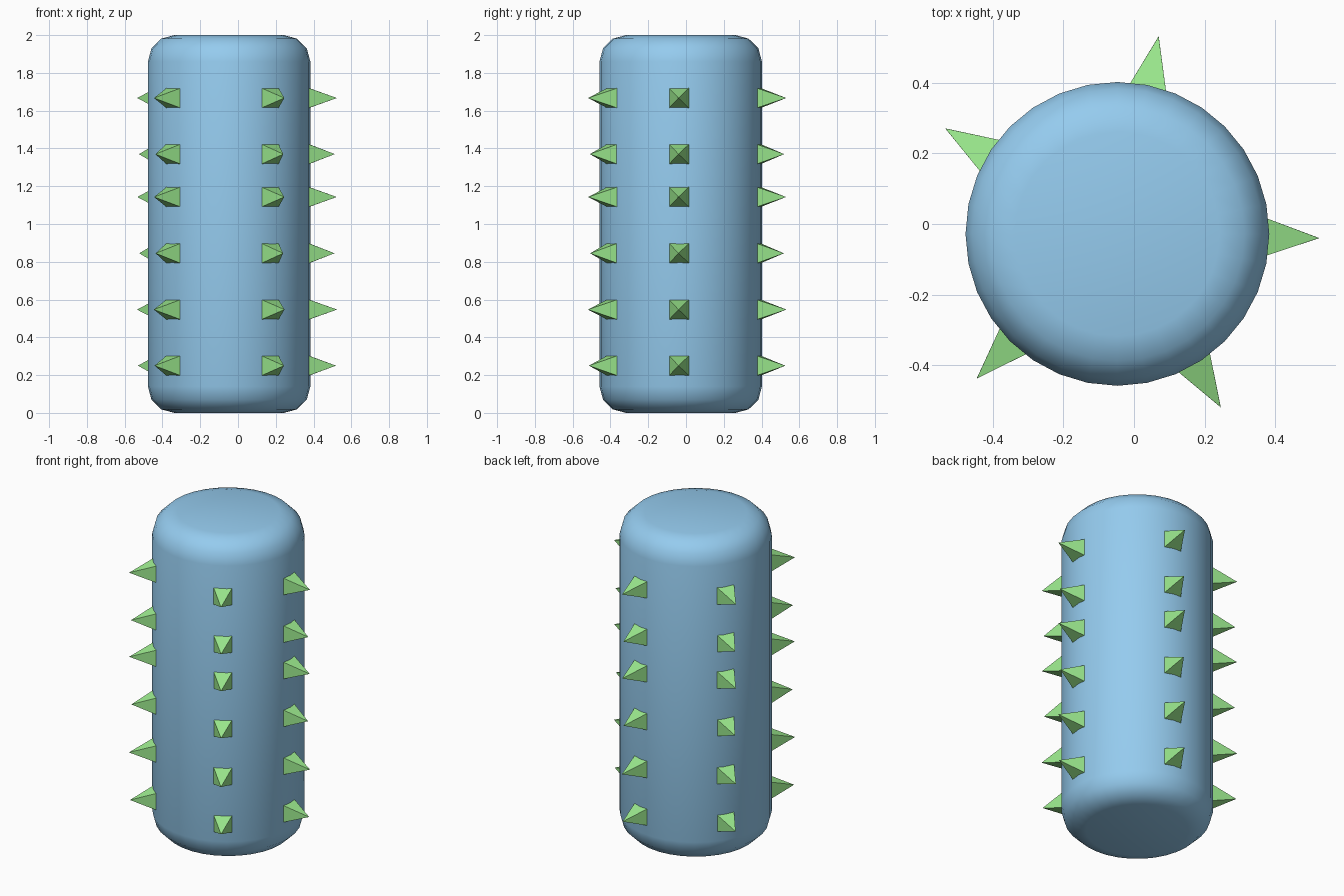
import bpy, bmesh, math
from mathutils import Matrix, Vector

if "Cube" in bpy.data.objects:
    bpy.data.objects.remove(bpy.data.objects["Cube"])

CX, CY, R, H, BEVEL, SIDES = -0.047, -0.028, 0.43, 2.0, 0.14, 32


def material(name, color):
    m = bpy.data.materials.new(name)
    m.diffuse_color = (*color, 1)
    m.use_nodes = True
    m.node_tree.nodes["Principled BSDF"].inputs["Base Color"].default_value = m.diffuse_color
    return m


def make_object(name, bm, mat):
    bmesh.ops.recalc_face_normals(bm, faces=bm.faces)
    me = bpy.data.meshes.new(name)
    bm.to_mesh(me)
    bm.free()
    ob = bpy.data.objects.new(name, me)
    bpy.context.collection.objects.link(ob)
    me.materials.append(mat)
    return ob


blue = material("blue", (0.3, 0.6, 0.86))
green = material("green", (0.33, 0.82, 0.27))

# Body: cylinder with rounded rims
bm = bmesh.new()
bmesh.ops.create_cone(bm, cap_ends=True, segments=SIDES, radius1=R, radius2=R, depth=H,
                      matrix=Matrix.Translation((CX, CY, H / 2)) @ Matrix.Rotation(math.pi / 2, 4, 'Z'))
rims = [e for e in bm.edges if abs(e.verts[0].co.z - e.verts[1].co.z) < 1e-4]
bmesh.ops.bevel(bm, geom=rims, offset=BEVEL, offset_type='OFFSET', segments=3,
                profile=0.5, affect='EDGES')
for f in bm.faces:
    f.smooth = True
make_object("body", bm, blue)

# Spikes: five columns of square pyramids pointing outward
angles = [-1.2, 78.2, 148.5, 225.8, 300.8]
rows = [(0.25, 0.566), (0.547, 0.572), (0.845, 0.558),
        (1.143, 0.57), (1.37, 0.56), (1.667, 0.571)]
BASE, SIDE = 0.42, 0.107
bm = bmesh.new()
for a in angles:
    for z, tip in rows:
        place = Matrix.Translation((CX, CY, z)) @ Matrix.Rotation(math.radians(a), 4, 'Z')
        s = SIDE / 2
        base = [bm.verts.new(place @ Vector((BASE, y, h)))
                for y, h in ((-s, -s), (s, -s), (s, s), (-s, s))]
        top = bm.verts.new(place @ Vector((tip, 0, 0)))
        bm.faces.new(base)
        for i in range(4):
            bm.faces.new((base[i], base[(i + 1) % 4], top))
make_object("spikes", bm, green)
